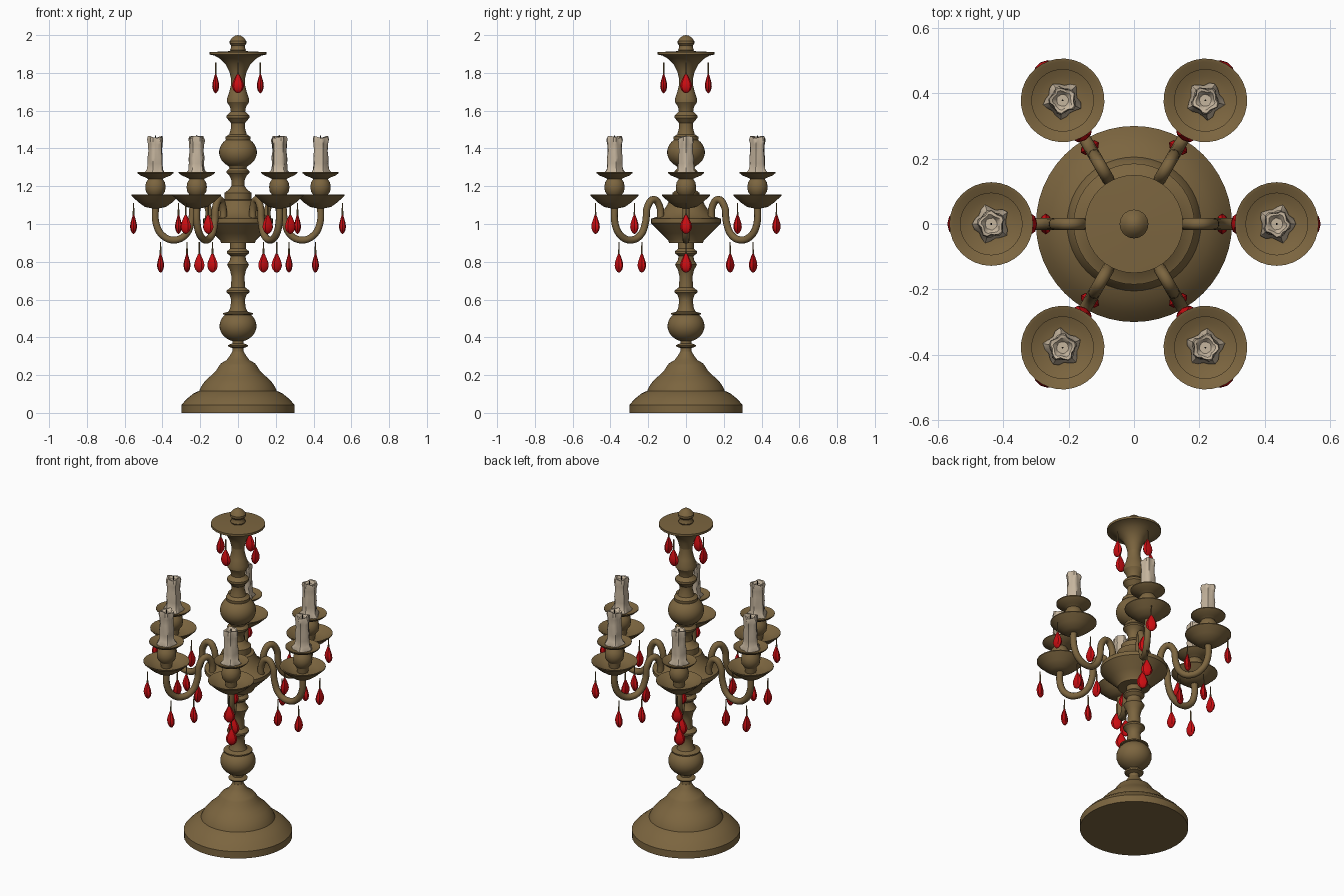
import bpy, bmesh, random
from math import sin, cos, tau, radians
from mathutils import Matrix

if "Cube" in bpy.data.objects:
    bpy.data.objects.remove(bpy.data.objects["Cube"], do_unlink=True)
random.seed(4)


def material(name, rgb):
    m = bpy.data.materials.new(name)
    m.use_nodes = True
    color = (*rgb, 1)
    m.diffuse_color = color
    bsdf = m.node_tree.nodes["Principled BSDF"]
    bsdf.inputs["Base Color"].default_value = color
    bsdf.inputs["Roughness"].default_value = 0.6
    return m


BRASS = material("aged brass", (0.2, 0.13, 0.05))
RED = material("red crystal", (0.62, 0.004, 0.006))
WAX = material("candle wax", (0.56, 0.46, 0.34))
WICK = material("burnt wick", (0.03, 0.025, 0.02))


def place(name, data, matrix=Matrix()):
    ob = bpy.data.objects.new(name, data)
    bpy.context.collection.objects.link(ob)
    ob.matrix_world = matrix
    return ob


def skin(name, rings, mat, angle=30):
    """Mesh from a stack of closed rings, capped at both ends."""
    bm = bmesh.new()
    loops = [[bm.verts.new(p) for p in ring] for ring in rings]
    n = len(loops[0])
    for low, high in zip(loops, loops[1:]):
        for i in range(n):
            j = (i + 1) % n
            bm.faces.new((low[i], low[j], high[j], high[i]))
    bm.faces.new(loops[0][::-1])
    bm.faces.new(loops[-1])
    bmesh.ops.remove_doubles(bm, verts=bm.verts, dist=0.0002)
    bmesh.ops.recalc_face_normals(bm, faces=bm.faces)
    me = bpy.data.meshes.new(name)
    bm.to_mesh(me)
    bm.free()
    me.materials.append(mat)
    ob = place(name, me)
    bpy.ops.object.select_all(action="DESELECT")
    ob.select_set(True)
    bpy.context.view_layer.objects.active = ob
    bpy.ops.object.shade_smooth_by_angle(angle=radians(angle))
    return ob


def lathe(name, profile, mat, n=32, squash=1):
    rings = [[(r * squash * cos(tau * i / n), r * sin(tau * i / n), z)
              for i in range(n)] for r, z in profile]
    return skin(name, rings, mat)


def ball(radius, z, start, end, steps=10):
    """Profile points of a ball between two polar angles in degrees."""
    angles = [radians(start + (end - start) * i / steps) for i in range(steps + 1)]
    return [(radius * cos(a), z + radius * 0.85 * sin(a)) for a in angles]


# Stepped bell base
lathe("base", [(0, 0), (.3, 0), (.3, .042), (.29, .053), (.27, .075), (.235, .103),
               (.205, .117), (.2, .13), (.185, .155), (.165, .178), (.14, .2),
               (.115, .225), (.1, .25), (.09, .262), (.06, .28), (.045, .3),
               (.03, .325), (0, .33)], BRASS, 48)

# Turned column below and above the hub
lathe("lower_stem", [(.03, .32), (.028, .343), (.05, .35), (.054, .358), (.03, .368),
                     (.03, .38)] + ball(.098, .46, -65, 45) +
      [(.08, .521), (.08, .528), (.05, .536), (.04, .56), (.036, .6), (.045, .625),
       (.06, .638), (.06, .648), (.038, .665), (.034, .72), (.042, .755), (.058, .785),
       (.042, .81), (.04, .83), (.058, .845), (.058, .855), (.042, .87), (.042, .92)], BRASS)
lathe("hub", [(.04, .9), (.09, .9), (.095, .915), (.13, .95), (.17, .99), (.185, 1.005),
              (.185, 1.028), (.15, 1.04), (.12, 1.07), (.1, 1.1), (.09, 1.125),
              (.072, 1.13), (.072, 1.165), (.05, 1.18), (.036, 1.2)], BRASS, 40)
lathe("upper_stem", [(.036, 1.19), (.034, 1.23), (.045, 1.255), (.06, 1.27), (.06, 1.28),
                     (.045, 1.295)] + ball(.1, 1.38, -60, 50) +
      [(.066, 1.452), (.066, 1.462), (.046, 1.475), (.036, 1.51), (.038, 1.535),
       (.06, 1.562), (.06, 1.575), (.038, 1.595), (.042, 1.62), (.058, 1.645),
       (.058, 1.665), (.046, 1.7), (.036, 1.74), (.036, 1.775)], BRASS)

# Flared top plate with a small finial
lathe("top_plate", [(.036, 1.765), (.045, 1.805), (.065, 1.845), (.095, 1.875),
                    (.125, 1.892), (.15, 1.897), (.15, 1.91), (.045, 1.915), (0, 1.915)], BRASS, 40)
lathe("finial", [(.038, 1.912), (.042, 1.922), (.036, 1.935), (.036, 1.945), (.044, 1.955),
                 (.044, 1.968), (.032, 1.985), (.015, 1.997), (0, 2)], BRASS, 20)

# Shared meshes for one arm, modelled around the candle axis
R = .437
saucer = lathe("saucer", [(.02, 1.083), (.055, 1.09), (.09, 1.115), (.128, 1.15), (.128, 1.155),
                          (.118, 1.153), (.085, 1.13), (.05, 1.12), (0, 1.12)], BRASS)
holder = lathe("candle_holder", [(.03, 1.115), (.034, 1.15), (.05, 1.17), (.054, 1.195),
                                 (.05, 1.22), (.038, 1.238), (.055, 1.247), (.08, 1.257),
                                 (.096, 1.27), (.096, 1.275), (.075, 1.266), (.05, 1.26),
                                 (0, 1.258)], BRASS)
wick = lathe("wick", [(.003, 1.43), (.003, 1.468), (0, 1.47)], WICK, 6)


# Melted candle: lobed, uneven rings with a sunken top
def wax_ring(r, z, lobe, jag):
    n = 20
    return [(w * cos(tau * i / n), w * sin(tau * i / n), z + jag * sin(2 * tau * i / n + 1))
            for i in range(n)
            for w in [r * (1 + lobe * sin(5 * tau * i / n + z * 6) + random.uniform(-.05, .05))]]


candle = skin("candle", [wax_ring(*p) for p in (
    (.05, 1.25, .12, 0), (.052, 1.268, .15, .003), (.042, 1.285, .1, .004),
    (.038, 1.32, .09, 0), (.04, 1.35, .1, 0), (.036, 1.385, .08, 0), (.037, 1.42, .1, 0),
    (.039, 1.445, .14, .003), (.036, 1.461, .12, .005), (.028, 1.46, .1, .004),
    (.018, 1.446, 0, 0))], WAX, 40)

# Crystal drop with its hanging wire, flattened in the radial direction
drop = lathe("crystal_drop", [(0, -.053), (.013, -.048), (.026, -.034), (.032, -.016),
                              (.029, .002), (.018, .026), (.008, .045), (0, .055)],
             RED, 8, .58)
wire = lathe("crystal_wire", [(.005, .044), (.004, .075), (.003, .11)], BRASS, 6)

# Curved arm tube
path = [(.155, 1.02), (.162, 1.095), (.197, 1.13), (.234, 1.095), (.247, 1.01),
        (.28, .94), (.34, .915), (.4, .94), (.433, 1.0), (R, 1.1)]
curve = bpy.data.curves.new("arm", "CURVE")
curve.dimensions = "3D"
curve.bevel_depth = .019
curve.bevel_resolution = 3
curve.resolution_u = 5
curve.use_fill_caps = True
spline = curve.splines.new("BEZIER")
spline.bezier_points.add(len(path) - 1)
for p, (r, z) in zip(spline.bezier_points, path):
    p.co = (r, 0, z)
    p.handle_left_type = p.handle_right_type = "AUTO"
curve.materials.append(BRASS)


def hang(label, spin, r, z):
    m = spin @ Matrix.Translation((r, 0, z))
    place("crystal_drop_" + label, drop.data, m)
    place("crystal_wire_" + label, wire.data, m)


# Six arms, each with a candle and four crystals
for k in range(6):
    spin = Matrix.Rotation(k * tau / 6, 4, "Z")
    place(f"arm_{k + 1}", curve, spin)
    for part in (saucer, holder, wick, candle):
        place(f"{part.name}_{k + 1}", part.data, spin @ Matrix.Translation((R, 0, 0)))
    for c, (r, z) in enumerate(((.553, 1.0), (.315, 1.0), (.41, .795), (.27, .795))):
        hang(f"{k + 1}_{c + 1}", spin, r, z)

# Four crystals under the top plate
for k in range(4):
    hang(f"top_{k + 1}", Matrix.Rotation(k * tau / 4, 4, "Z"), .118, 1.745)

# Remove the unplaced source objects
for source in (saucer, holder, wick, candle, drop, wire):
    bpy.data.objects.remove(source, do_unlink=True)
